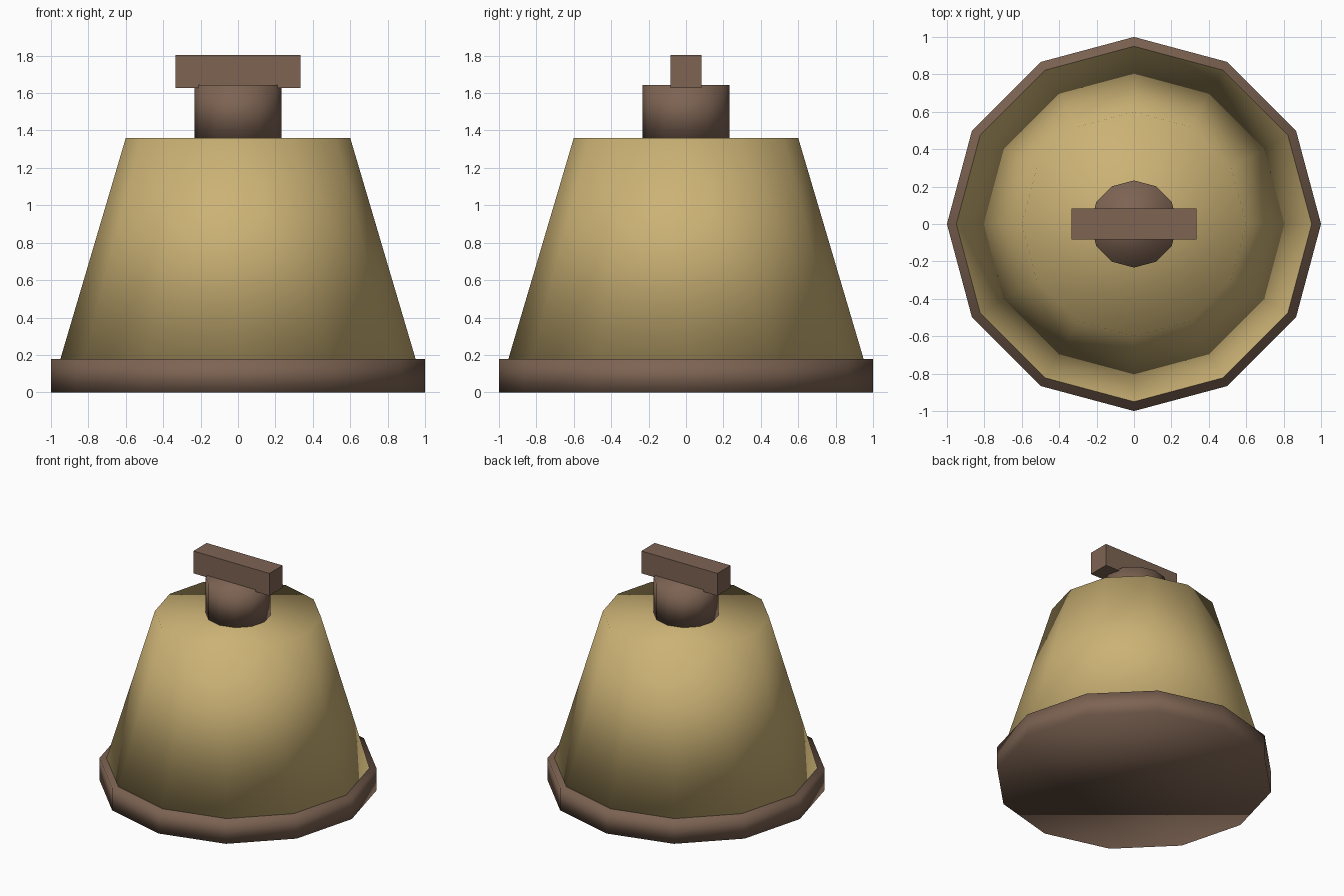
import bpy
import bmesh
from mathutils import Matrix

if "Cube" in bpy.data.objects:
    bpy.data.objects.remove(bpy.data.objects["Cube"])


def material(name, colour):
    mat = bpy.data.materials.new(name)
    mat.diffuse_color = (*colour, 1.0)
    mat.use_nodes = True
    mat.node_tree.nodes["Principled BSDF"].inputs["Base Color"].default_value = mat.diffuse_color
    return mat


brown = material("brown", (0.205, 0.126, 0.086))
gold = material("gold", (0.60, 0.445, 0.178))


def add_object(name, bm, mat, smooth):
    for face in bm.faces:
        face.smooth = smooth
    mesh = bpy.data.meshes.new(name)
    bm.to_mesh(mesh)
    bm.free()
    mesh.materials.append(mat)
    obj = bpy.data.objects.new(name, mesh)
    bpy.context.collection.objects.link(obj)
    return obj


def drum(name, r_bottom, r_top, z0, z1, mat):
    """Capped twelve-sided drum, softly shaded all over."""
    bm = bmesh.new()
    bmesh.ops.create_cone(bm, cap_ends=True, cap_tris=False, segments=12,
                          radius1=r_bottom, radius2=r_top, depth=z1 - z0,
                          matrix=Matrix.Translation((0, 0, (z0 + z1) / 2)))
    return add_object(name, bm, mat, True)


def box(name, size, z_mid, mat):
    bm = bmesh.new()
    bmesh.ops.create_cube(bm, size=1.0, matrix=Matrix.Translation((0, 0, z_mid))
                          @ Matrix.Diagonal((*size, 1)))
    return add_object(name, bm, mat, False)


# Wide base rim, tapered body, neck and flat crossbar handle
drum("base_rim", 1.0, 1.0, 0.0, 0.177, brown)
drum("body", 0.95, 0.60, 0.177, 1.36, gold)
drum("neck", 0.233, 0.233, 1.36, 1.642, brown)
box("handle", (0.667, 0.167, 0.177), 1.715, brown)
